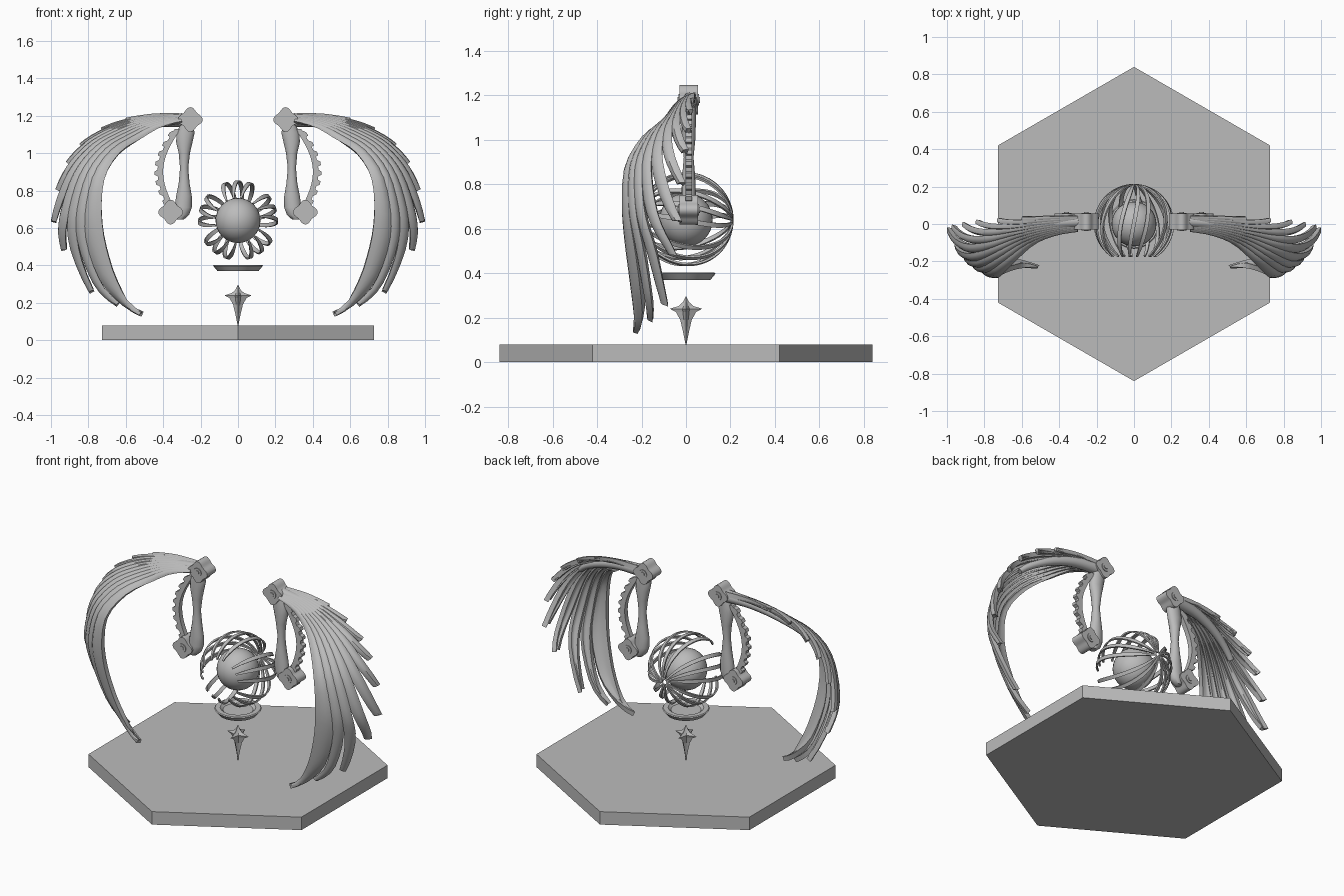
import bpy, bmesh, math
from mathutils import Vector

if "Cube" in bpy.data.objects:
    bpy.data.objects.remove(bpy.data.objects["Cube"])

grey = bpy.data.materials.new("stone_grey")
grey.diffuse_color = (0.5, 0.5, 0.5, 1)
grey.use_nodes = True
grey.node_tree.nodes["Principled BSDF"].inputs["Base Color"].default_value = grey.diffuse_color


def make(name, verts, faces, smooth=None, solid=0):
    """Mesh object with clean normals, optional thickness and smooth shading."""
    me = bpy.data.meshes.new(name)
    me.from_pydata([tuple(v) for v in verts], [], faces)
    bm = bmesh.new()
    bm.from_mesh(me)
    bmesh.ops.remove_doubles(bm, verts=bm.verts, dist=1e-5)
    bmesh.ops.recalc_face_normals(bm, faces=bm.faces)
    bm.to_mesh(me)
    bm.free()
    me.materials.append(grey)
    ob = bpy.data.objects.new(name, me)
    bpy.context.collection.objects.link(ob)
    bpy.ops.object.select_all(action='DESELECT')
    ob.select_set(True)
    bpy.context.view_layer.objects.active = ob
    if solid:
        m = ob.modifiers.new("thickness", 'SOLIDIFY')
        m.thickness, m.offset = solid, 0
        bpy.ops.object.modifier_apply(modifier=m.name)
    if smooth:
        bpy.ops.object.shade_smooth_by_angle(angle=math.radians(smooth))
    return ob


def loft(name, rings, smooth=None, caps=True):
    """Skin a list of equal-length closed rings."""
    n = len(rings[0])
    verts = [v for r in rings for v in r]
    faces = [(i * n + j, i * n + (j + 1) % n, (i + 1) * n + (j + 1) % n, (i + 1) * n + j)
             for i in range(len(rings) - 1) for j in range(n)]
    if caps:
        faces += [tuple(range(n)), tuple(range((len(rings) - 1) * n, len(rings) * n))]
    return make(name, verts, faces, smooth)


def grid(rows):
    n = len(rows[0])
    return [v for r in rows for v in r], [
        (i * n + j, i * n + j + 1, (i + 1) * n + j + 1, (i + 1) * n + j)
        for i in range(len(rows) - 1) for j in range(n - 1)]


def circle(r, z, n, a0=0.0):
    return [(r * math.cos(a0 + math.tau * k / n), r * math.sin(a0 + math.tau * k / n), z) for k in range(n)]


def extrude_y(name, pts, y0, y1, smooth=None):
    return loft(name, [[(x, y, z) for x, z in pts] for y in (y0, y1)], smooth)


def spline(pts, u):
    """Catmull-Rom point at index u."""
    i = min(int(u), len(pts) - 2)
    f = u - i
    a, b, c, d = (Vector(pts[max(0, min(len(pts) - 1, i + o))]) for o in (-1, 0, 1, 2))
    return 0.5 * (2 * b + (c - a) * f + (2 * a - 5 * b + 4 * c - d) * f * f + (3 * b - a - 3 * c + d) * f ** 3)


# hexagonal base
loft("base", [circle(0.84, z, 6, math.pi / 2) for z in (0, 0.08)])

# four-pointed star spike
star = []
for z, ro, ri in ((0.08, .002, .002), (0.14, .014, .009), (0.19, .026, .014), (0.225, .045, .02),
                  (0.24, .072, .022), (0.253, .032, .015), (0.27, .014, .009), (0.295, .001, .001)):
    star.append([((ro, ri)[k % 2] * math.cos(k * math.pi / 4),
                  (ro, ri)[k % 2] * math.sin(k * math.pi / 4), z) for k in range(8)])
loft("star_spike", star)

# floating dish under the orb
loft("dish", [circle(r, z, 20) for r, z in ((.11, .37), (.133, .398), (.128, .403), (.1, .403), (.085, .39))], 30)

# orb core
C = Vector((0, 0, 0.64))
bpy.ops.mesh.primitive_uv_sphere_add(segments=32, ring_count=16, radius=0.12, location=C)
orb = bpy.context.object
orb.name = "orb_core"
orb.data.materials.append(grey)
bpy.ops.object.shade_smooth_by_angle(angle=math.radians(60))

# orb cage: five bundles of three ribs, joined at the back pole, open at the front
for b in range(5):
    for j in (-1, 0, 1):
        rows = []
        for s in range(21):
            t = s / 20
            th = math.radians(4 + 141 * t)
            ph = math.radians(18 + 72 * b + 19 * j + 28 * (t - 0.6))
            d = Vector((math.sin(th) * math.cos(ph), math.cos(th), math.sin(th) * math.sin(ph)))
            side = Vector((-math.sin(ph), 0, math.cos(ph)))
            w = 0.011 * min(1, 0.3 + 2.5 * t) * min(1, 0.45 + 3 * (1 - t))
            rows.append([C + d * 0.21 + side * w * q for q in (-1, 1)])
        make(f"cage_rib_{b}_{j + 1}", *grid(rows), smooth=35, solid=0.009)

# wing edges for the -x side: front edge and the line through the feather tips
INNER = [(-.3, -.03, 1.165), (-.42, -.05, 1.14), (-.54, -.10, 1.07), (-.64, -.19, 1.0), (-.715, -.265, .88),
         (-.735, -.28, .72), (-.72, -.27, .56), (-.67, -.255, .41), (-.6, -.245, .27), (-.545, -.24, .14)]
OUTER = [(-.3, .045, 1.2), (-.48, .04, 1.195), (-.67, .03, 1.15), (-.835, .02, 1.04), (-.94, 0, .87),
         (-.985, -.02, .63), (-.93, -.04, .48), (-.78, -.08, .255), (-.64, -.15, .19), (-.51, -.22, .14)]
TIPS = [1.6, 2.3, 3, 3.6, 4.3, 5, 6, 7, 8, 9]


def wing_point(u, v):
    a, b = spline(INNER, u), spline(OUTER, u)
    bulge = 0.22 * (b - a).length * v * (1 - v) * 2.4
    return a.lerp(b, v) + Vector((-.75, -.6, .25)) * bulge


def feather_edge(k, u):
    """Across-wing position of the outer edge of feather k."""
    if k == len(TIPS):
        return 0.0
    v0 = 1 - k / len(TIPS)
    return v0 + (1 - v0) * min(1, u / TIPS[k]) ** 4


def outline(fn, n):
    return [fn(math.tau * k / n) for k in range(n)]


for sx, label in ((1, "left"), (-1, "right")):
    flip = lambda p: Vector((p[0] * sx, p[1], p[2]))

    # feathers
    for k, end in enumerate(TIPS):
        rows = []
        for s in range(25):
            u = end * s / 24
            f = max(0, (s / 24 - 0.6) / 0.4)
            vo, vi = feather_edge(k, u), feather_edge(k + 1, u)
            vi += (vo - vi) * 0.7 * f * f
            row = []
            for q in range(5):
                p = wing_point(u, vo + (vi - vo) * q / 4)
                lift = 0.012 * math.sin(math.pi * q / 4) - 0.008 * (q / 4)
                row.append(flip(p + Vector((-.7, -.6, .2)) * lift * min(1, u / 2)))
            rows.append(row)
        make(f"{label}_feather_{k}", *grid(rows), smooth=40, solid=0.028)

    # tapered wing bone along the shoulder
    rings = []
    for s in range(13):
        u = 3 * s / 12
        c, r = wing_point(u, 0.6) + Vector((0.012, 0.008, -0.012)), 0.036 - 0.018 * s / 12
        t = (wing_point(u + 0.1, 0.6) - wing_point(u, 0.6)).normalized()
        n1 = t.cross(Vector((0, 1, 0))).normalized()
        n2 = t.cross(n1)
        rings.append([flip(c + (n1 * math.cos(a) + n2 * math.sin(a)) * r)
                      for a in (math.tau * m / 12 for m in range(12))])
    loft(f"{label}_wing_bone", rings, 50)

    # lobed joints with a round pin
    for name, jx, jz in (("upper", -.255, 1.18), ("lower", -.36, .685)):
        def lobed(a):
            r = 0.058 + 0.008 * math.cos(4 * a)
            return ((jx + r * math.cos(a)) * sx, jz + r * math.sin(a))
        extrude_y(f"{label}_{name}_joint", outline(lobed, 40), -.03, .055, 35)
        for r, e in ((.026, .004), (.013, .008)):
            disc = outline(lambda a: ((jx + r * math.cos(a)) * sx, jz + r * math.sin(a)), 16)
            extrude_y(f"{label}_{name}_pin", disc, -.03 - e, .055 + e, 35)

    # arm bone between the joints
    rings = []
    for z, x, w in ((1.15, -.275, .035), (1.11, -.28, .048), (1.06, -.287, .044), (1.0, -.287, .03),
                    (.92, -.288, .022), (.84, -.288, .029), (.77, -.289, .042), (.71, -.293, .046),
                    (.67, -.3, .038), (.645, -.31, .02)):
        rings.append([((x + w * math.cos(a)) * sx, .012 + min(w, .032) * math.sin(a), z)
                      for a in (math.tau * m / 16 for m in range(16))])
    loft(f"{label}_arm_bone", rings, 50)

    # toothed crescent beside the arm
    rows = []
    for s in range(49):
        t = s / 48
        x = -.325 - .035 * t - .075 * math.sin(math.pi * t)
        z = 1.13 - 0.42 * t
        out = .012 + (.016 if s % 6 in (2, 3, 4) else 0)
        rows.append([((x - out) * sx, .012, z), ((x + .018) * sx, .012, z)])
    make(f"{label}_toothed_crescent", *grid(rows), solid=0.03)
